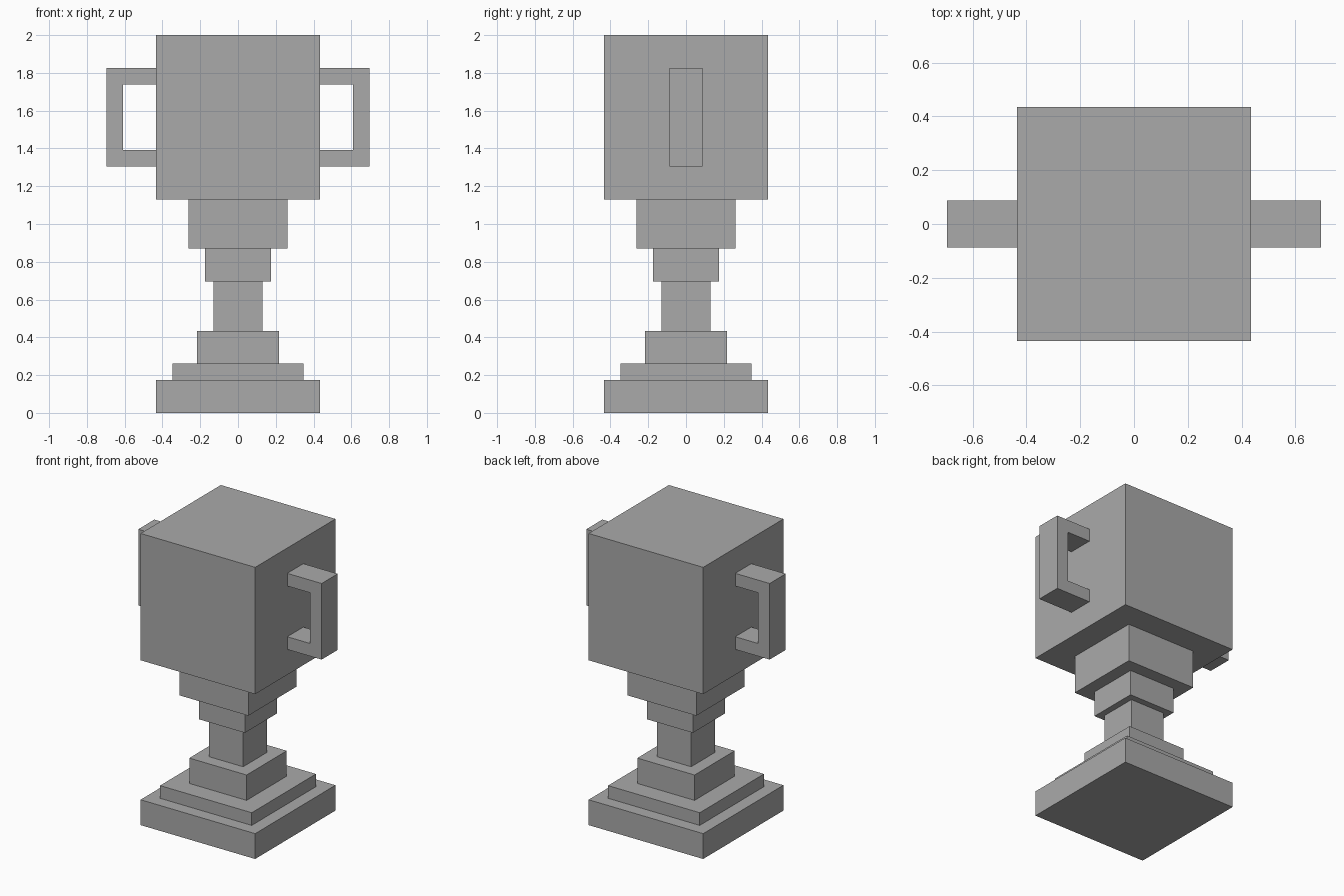
import bpy
import bmesh

cube = bpy.data.objects.get("Cube")
if cube:
    bpy.data.objects.remove(cube, do_unlink=True)

U = 2 / 46  # one grid step of the blocky design

grey = bpy.data.materials.new("plain_grey")
grey.use_nodes = True
colour = (0.4, 0.4, 0.4, 1)
grey.diffuse_color = colour
grey.node_tree.nodes["Principled BSDF"].inputs["Base Color"].default_value = colour


def finish(name, bm):
    bmesh.ops.recalc_face_normals(bm, faces=bm.faces)
    mesh = bpy.data.meshes.new(name)
    bm.to_mesh(mesh)
    bm.free()
    mesh.materials.append(grey)
    obj = bpy.data.objects.new(name, mesh)
    bpy.context.collection.objects.link(obj)
    return obj


def square_block(name, half, bottom, top):
    bm = bmesh.new()
    bmesh.ops.create_cube(bm, size=1)
    for v in bm.verts:
        v.co.x *= 2 * half * U
        v.co.y *= 2 * half * U
        v.co.z = (top if v.co.z > 0 else bottom) * U
    return finish(name, bm)


def handle(name, side):
    # C-shaped profile extruded along y
    profile = [(10, 30), (16, 30), (16, 42), (10, 42),
               (10, 40), (14, 40), (14, 32), (10, 32)]
    bm = bmesh.new()
    face = bm.faces.new([bm.verts.new((side * x * U, -2 * U, z * U)) for x, z in profile])
    ext = bmesh.ops.extrude_face_region(bm, geom=[face], use_keep_orig=True)
    moved = [g for g in ext["geom"] if isinstance(g, bmesh.types.BMVert)]
    bmesh.ops.translate(bm, verts=moved, vec=(0, 4 * U, 0))
    return finish(name, bm)


# Stacked pedestal, stem and cup: name, half width, height
z = 0
for name, half, height in [
    ("base_plinth", 10, 4),
    ("base_step", 8, 2),
    ("stem_foot", 5, 4),
    ("stem", 3, 6),
    ("stem_collar", 4, 4),
    ("cup_bottom", 6, 6),
    ("cup_body", 10, 20),
]:
    square_block(name, half, z, z + height)
    z += height

# Handles on both sides
handle("left_handle", 1)
handle("right_handle", -1)
